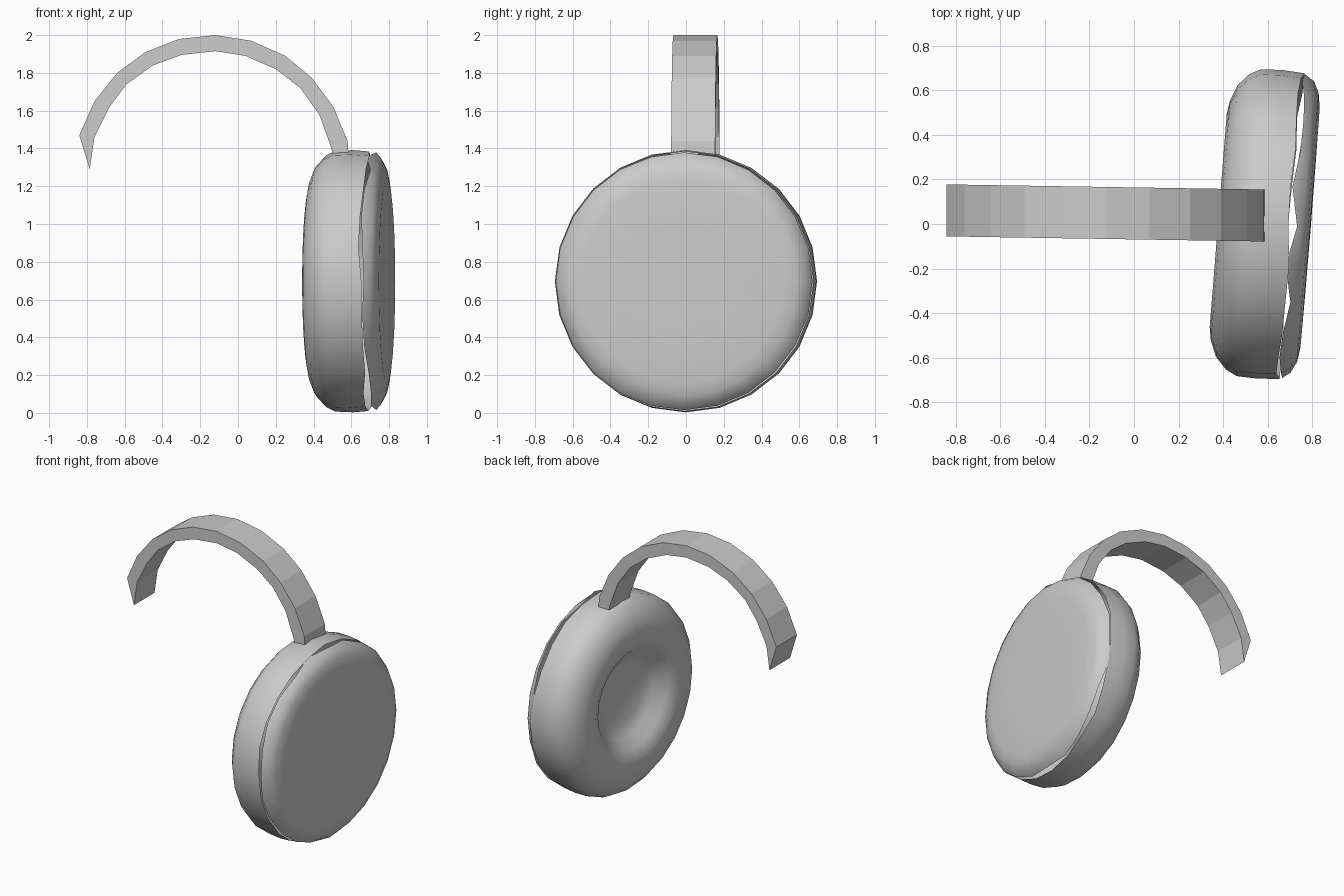
import bpy, bmesh, math, random
from mathutils import Matrix

if "Cube" in bpy.data.objects:
    bpy.data.objects.remove(bpy.data.objects["Cube"])

random.seed(4)
SEGMENTS = 24


def finish(name, bm, smooth_angle=None):
    bmesh.ops.recalc_face_normals(bm, faces=bm.faces)
    mesh = bpy.data.meshes.new(name)
    bm.to_mesh(mesh)
    bm.free()
    ob = bpy.data.objects.new(name, mesh)
    bpy.context.collection.objects.link(ob)
    if smooth_angle:
        bpy.ops.object.select_all(action='DESELECT')
        ob.select_set(True)
        bpy.context.view_layer.objects.active = ob
        bpy.ops.object.shade_smooth_by_angle(angle=math.radians(smooth_angle))
    return ob


def revolve_cup(name, profile, ragged):
    """Revolve (along axis, radius) points about the tilted cup axis;
    the first point is the centre, the last ring is a ragged open edge."""
    bm = bmesh.new()
    centre = bm.verts.new((profile[0][0], 0, 0))
    rings = []
    for t, r in profile[1:]:
        ring = []
        for i in range(SEGMENTS):
            a = 2 * math.pi * i / SEGMENTS
            edge = random.uniform(-ragged, ragged) if (t, r) == profile[-1] else 0
            ring.append(bm.verts.new((t + edge, r * math.sin(a), r * math.cos(a))))
        rings.append(ring)
    for i in range(SEGMENTS):
        j = (i + 1) % SEGMENTS
        bm.faces.new((centre, rings[0][i], rings[0][j]))
        for a, b in zip(rings, rings[1:]):
            bm.faces.new((a[i], b[i], b[j], a[j]))
    bm.transform(Matrix.Translation((0.59, 0, 0.697)) @ Matrix.Rotation(-0.08, 4, 'Z'))
    return finish(name, bm, 50)


# Cushioned ear pad with a dished middle, open towards the cap
revolve_cup("ear_pad", [(-0.07, 0), (-0.08, 0.2), (-0.115, 0.29), (-0.175, 0.35),
                        (-0.205, 0.41), (-0.213, 0.48), (-0.203, 0.54), (-0.175, 0.61),
                        (-0.125, 0.665), (-0.075, 0.69), (0.02, 0.694), (0.11, 0.687)], 0.014)

# Outer cap with a rounded rim and a worn, uneven edge
revolve_cup("ear_cap", [(0.203, 0), (0.202, 0.3), (0.2, 0.54), (0.19, 0.605),
                        (0.165, 0.655), (0.125, 0.682)], 0.022)

# Headband: faceted arch, paired outer and inner outline points
outer = [(-0.84, 1.47), (-0.76, 1.65), (-0.64, 1.80), (-0.49, 1.91), (-0.31, 1.98),
         (-0.12, 2.0), (0.07, 1.97), (0.25, 1.89), (0.39, 1.775), (0.505, 1.62),
         (0.58, 1.44), (0.585, 1.37)]
inner = [(-0.785, 1.29), (-0.76, 1.46), (-0.68, 1.62), (-0.59, 1.74), (-0.45, 1.84),
         (-0.30, 1.895), (-0.12, 1.915), (0.04, 1.89), (0.20, 1.82), (0.33, 1.72),
         (0.43, 1.58), (0.495, 1.40), (0.50, 1.37)]
inner_pairs = inner[1:]

bm = bmesh.new()


def section(points):
    """Front and back vertices of an outline, with the band's slight twist."""
    return [[bm.verts.new((x, y - 0.016 * x, z)) for y in (-0.069, 0.164)] for x, z in points]


out_v, in_v, tip = section(outer), section(inner_pairs), section(inner[:1])[0]
for k in range(len(out_v) - 1):
    a, b, c, d = out_v[k], out_v[k + 1], in_v[k + 1], in_v[k]
    bm.faces.new((a[0], b[0], b[1], a[1]))
    bm.faces.new((d[0], d[1], c[1], c[0]))
    for s in (0, 1):
        bm.faces.new((a[s], b[s], c[s], d[s]))
# Pointed free end and closed lower end
a, d = out_v[0], in_v[0]
bm.faces.new((a[0], a[1], tip[1], tip[0]))
bm.faces.new((d[0], d[1], tip[1], tip[0]))
for s in (0, 1):
    bm.faces.new((a[s], d[s], tip[s]))
bm.faces.new((out_v[-1][0], out_v[-1][1], in_v[-1][1], in_v[-1][0]))
finish("headband", bm)
